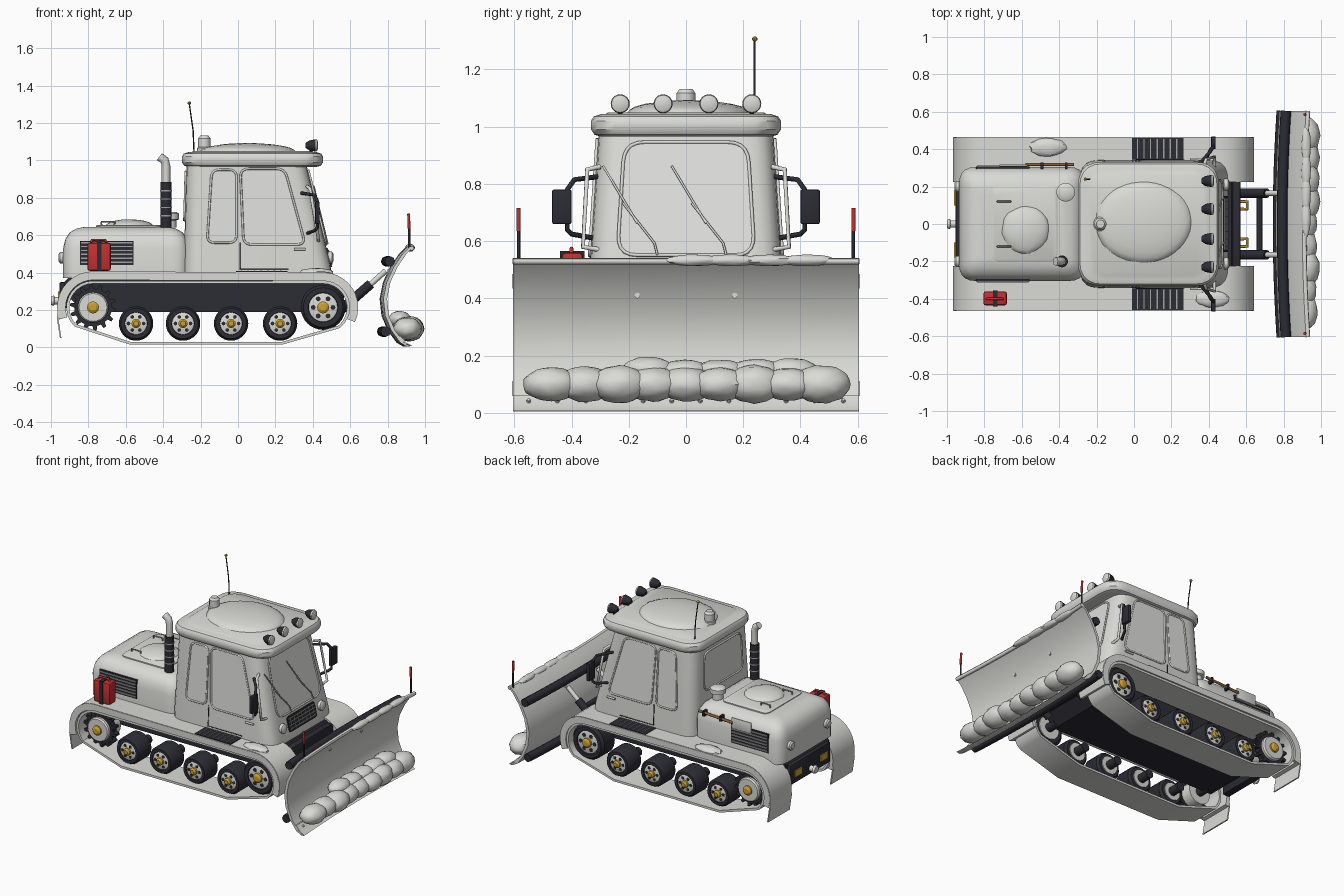
import bpy, bmesh, math, random
from mathutils import Vector, Matrix

random.seed(4)
cube = bpy.data.objects.get("Cube")
if cube:
    bpy.data.objects.remove(cube, do_unlink=True)


def material(name, r, g, b):
    m = bpy.data.materials.new(name)
    m.diffuse_color = (r, g, b, 1)
    m.use_nodes = True
    m.node_tree.nodes["Principled BSDF"].inputs["Base Color"].default_value = (r, g, b, 1)
    return m


WHITE = material("pale paint", .7, .7, .67)
GLASS = material("window grey", .73, .73, .72)
STEEL = material("steel grey", .38, .38, .37)
DARK = material("charcoal", .025, .025, .035)
RED = material("red", .55, .03, .03)
YELLOW = material("amber", .62, .36, .03)
WOOD = material("wood brown", .25, .11, .03)


def finish(name, bm, mat):
    bmesh.ops.recalc_face_normals(bm, faces=bm.faces)
    for f in bm.faces:
        f.smooth = True
    for e in bm.edges:
        e.smooth = len(e.link_faces) == 2 and e.calc_face_angle(0) < math.radians(35)
    me = bpy.data.meshes.new(name)
    bm.to_mesh(me)
    bm.free()
    me.materials.append(mat)
    ob = bpy.data.objects.new(name, me)
    bpy.context.collection.objects.link(ob)


def loft(name, rings, mat, closed=False):
    bm = bmesh.new()
    vs = [[bm.verts.new(p) for p in r] for r in rings]
    n = len(vs[0])
    for a, b in zip(vs, vs[1:] + (vs[:1] if closed else [])):
        for i in range(n):
            bm.faces.new((a[i], a[(i + 1) % n], b[(i + 1) % n], b[i]))
    if not closed:
        bm.faces.new(vs[0])
        bm.faces.new(vs[-1])
    finish(name, bm, mat)


def rounded(pts, r, n=5):
    out = []
    for i, p in enumerate(pts):
        p, a, b = Vector(p), Vector(pts[i - 1]), Vector(pts[(i + 1) % len(pts)])
        a, b = p + (a - p).normalized() * r, p + (b - p).normalized() * r
        out += [a.lerp(p, k / n).lerp(p.lerp(b, k / n), k / n) for k in range(n + 1)]
    return out


def ring(z, x0, x1, h, r):
    return [(p.x, p.y, z) for p in rounded([(x0, -h), (x1, -h), (x1, h), (x0, h)], r)]


def stack(name, x0, x1, h, r, levels, mat):
    loft(name, [ring(z, x0 + i, x1 - i, h - i, max(r - i / 2, .02)) for z, i in levels], mat)


def plate(name, pts, place, thick, mat):
    loft(name, [[place(u, v, d) for u, v in pts] for d in (-.004, thick)], mat)


def box(name, x, y, z, mat, bevel=0):
    bm = bmesh.new()
    size = Matrix.Diagonal((x[1] - x[0], y[1] - y[0], z[1] - z[0], 1))
    mid = Matrix.Translation((sum(x) / 2, sum(y) / 2, sum(z) / 2))
    bmesh.ops.create_cube(bm, size=1, matrix=mid @ size)
    if bevel:
        bmesh.ops.bevel(bm, geom=bm.edges[:], offset=bevel, segments=2, affect='EDGES', profile=.5)
    finish(name, bm, mat)


def lathe(name, profile, origin, axis, mat, n=24):
    turn = Vector((0, 0, 1)).rotation_difference(Vector(axis)).to_matrix()
    angles = [2 * math.pi * i / n for i in range(n)]
    loft(name, [[turn @ Vector((r * math.cos(a), r * math.sin(a), h)) + Vector(origin)
                 for a in angles] for r, h in profile], mat)


def rod(name, a, b, r, mat, n=12):
    d = Vector(b) - Vector(a)
    lathe(name, [(r, 0), (r, d.length)], a, d, mat, n)


def tube(name, pts, r, mat, closed=False):
    cu = bpy.data.curves.new(name, 'CURVE')
    cu.dimensions, cu.bevel_depth, cu.bevel_resolution, cu.use_fill_caps = '3D', r, 2, True
    sp = cu.splines.new('POLY')
    sp.points.add(len(pts) - 1)
    for q, p in zip(sp.points, pts):
        q.co = (*p, 1)
    sp.use_cyclic_u = closed
    cu.materials.append(mat)
    bpy.context.collection.objects.link(bpy.data.objects.new(name, cu))


def ribbon(name, path, t, y0, y1, mat, closed=False):
    rings, n = [], len(path)
    for i, p in enumerate(path):
        a = path[i - 1] if closed or i else p
        b = path[(i + 1) % n] if closed or i < n - 1 else p
        d = (Vector(b) - Vector(a)).normalized() * t / 2
        u, v = (p[0] - d.y, p[1] + d.x), (p[0] + d.y, p[1] - d.x)
        rings.append([(u[0], y0, u[1]), (u[0], y1, u[1]), (v[0], y1, v[1]), (v[0], y0, v[1])])
    loft(name, rings, mat, closed)


def arc(cx, cz, r, a0, a1, n=10):
    angles = [math.radians(a0 + (a1 - a0) * i / n) for i in range(n + 1)]
    return [(cx + r * math.cos(a), cz + r * math.sin(a)) for a in angles]


def snow(name, lumps, jitter=.06):
    bm = bmesh.new()
    for loc, size in lumps:
        m = Matrix.Translation(loc) @ Matrix.Diagonal((*size, 1))
        for v in bmesh.ops.create_icosphere(bm, subdivisions=3, radius=1, matrix=m)["verts"]:
            v.co += (v.co - Vector(loc)) * random.uniform(-jitter, jitter)
    finish(name, bm, WHITE)


# Hull, hood, cab and roof
side = [(-.9, .38), (-.93, .35), (-.93, .29), (-.82, .19), (.45, .19), (.55, .28), (.55, .35), (.52, .38)]
loft("hull", [[(x, y, z) for x, z in side] for y in (-.235, .235)], DARK)
stack("hood", -.935, -.26, .305, .09, [(.37, 0), (.53, 0), (.58, .012), (.615, .035), (.637, .075), (.645, .12)], WHITE)
stack("hood_hatch", -.76, -.41, .2, .04, [(.63, 0), (.65, 0), (.654, .006)], WHITE)
loft("cab", [ring(.37, -.29, .505, .342, .1), ring(.44, -.29, .495, .34, .1), ring(.98, -.275, .365, .305, .1)], WHITE)
stack("roof", -.3, .455, .332, .13, [(.965, .035), (.972, .012), (.99, 0), (1.02, 0), (1.036, .01),
                                    (1.044, .035), (1.044, .05), (1.05, .06)], WHITE)
snow("roof_snow", [((.05, .01, 1.045), (.26, .22, .048))], .01)
snow("hood_snow", [((-.58, -.03, .645), (.13, .13, .04))], .03)


# Windows with raised frames
def window(name, corners, r, place):
    pts = rounded(corners, r)
    plate(name + "_glass", pts, place, .004, GLASS)
    tube(name + "_frame", [place(u, v, .004) for u, v in pts], .006, WHITE, True)


def windscreen(u, v, d):
    return (.365 + (.98 - v) * .24 + d, u, v + d * .24)


for s, tag in ((-1, "right"), (1, "left")):
    def wall(u, v, d):
        return (u, s * (.305 + (.98 - v) * .065 + d), v)
    window(tag + "_rear_window", [(-.165, .56), (-.008, .56), (-.008, .95), (-.14, .95)], .04, wall)
    window(tag + "_door_window", [(.03, .55), (.36, .55), (.25, .955), (.012, .955)], .045, wall)
    tube(tag + "_door_seam", [wall(*p, .001) for p in ((.01, .56), (.01, .42), (.27, .42))], .003, DARK)
    tube(tag + "_door_handle", [wall(*p, .012) for p in ((.3, .525), (.36, .525))], .007, WHITE)
    tube(tag + "_grab_rail", [(.43, s * .3, .57), (.43, s * .36, .58), (.385, s * .345, .85), (.37, s * .3, .86)], .009, WHITE)
    # Mirrors and wipers
    tube(tag + "_mirror_arm", [(.34, s * .31, .825), (.41, s * .39, .815), (.425, s * .415, .78), (.425, s * .415, .64),
                               (.41, s * .4, .625), (.37, s * .32, .61)], .009, DARK)
    box(tag + "_mirror", (.412, .437), sorted((s * .4, s * .468)), (.66, .78), DARK, .006)
    c = .02 + s * .12
    tube(tag + "_wiper_arm", [windscreen(*p, .012) for p in ((c, .55), (c - .01, .59), (c - .12, .73))], .004, WHITE)
    tube(tag + "_wiper_blade", [windscreen(*p, .012) for p in ((c - .19, .86), (c - .07, .66))], .004, WHITE)
    # Hood side grille
    box(tag + "_side_grille", (-.845, -.56), sorted((s * .29, s * .308)), (.44, .57), DARK)
    for i in range(6):
        z = .452 + i * .021
        box(tag + "_grille_slat", (-.84, -.565), sorted((s * .3, s * .314)), (z, z + .007), STEEL)
    # Rear lamps, front lamps, hatch handles and hooks
    lathe(tag + "_tail_lamp", [(.03, 0), (.03, .016), (.02, .024)], (-.935, s * .2, .48), (-1, 0, 0), WHITE)
    box(tag + "_amber_lamp", (-.963, -.94), sorted((s * .1, s * .18)), (.255, .3), YELLOW)
    lathe(tag + "_head_lamp", [(.032, 0), (.032, .02), (.02, .028)], (.482, s * .21, .48), (1, 0, 0), WHITE)
    tube(tag + "_hatch_handle", [(-.73, s * .12, .65), (-.73, s * .12, .672), (-.66, s * .12, .672), (-.66, s * .12, .65)], .005, STEEL)
    tube(tag + "_tow_hook", [(.55, s * .1 - .02, .3), (.605, s * .1 - .02, .3), (.605, s * .1 + .02, .3), (.55, s * .1 + .02, .3)], .009, YELLOW)
window("windscreen", [(-.24, .55), (.24, .55), (.215, .945), (-.215, .945)], .07, windscreen)
window("back_window", [(-.21, .68), (.21, .68), (.2, .94), (-.2, .94)], .05,
       lambda u, v, d: (-.275 - (.98 - v) * .028 - d, u, v))
plate("nose_grille", rounded([(-.15, .43), (.15, .43), (.15, .53), (-.15, .53)], .02), windscreen, .006, DARK)
for i in range(4):
    tube("nose_bar", [windscreen(u, .447 + i * .022, .008) for u in (-.14, .14)], .004, STEEL)
for i in range(7):
    tube("nose_bar", [windscreen(-.12 + i * .04, v, .008) for v in (.44, .52)], .003, STEEL)
box("front_bumper", (.49, .57), (-.235, .235), (.26, .37), DARK, .015)
box("rear_bumper", (-.955, -.9), (-.22, .22), (.21, .35), DARK, .01)
lathe("tow_pin", [(.02, 0), (.02, .04), (.028, .045), (.022, .06)], (-.94, 0, .25), (-1, 0, 0), WHITE)


# Running gear
def wheel(tag, x, z, r, s, sprocket=False):
    def face(u, v, d):
        return (x + u, s * (.425 + d), z + v)
    axis = (0, s, 0)
    rod(tag + "_axle", (x, s * .2, z), (x, s * .4, z), .03, DARK)
    if sprocket:
        teeth = [(r * k * math.cos(a), r * k * math.sin(a)) for i in range(14) for k, a in
                 ((.84, i * .4488), (.84, i * .4488 + .2), (1.03, i * .4488 + .25), (1.03, i * .4488 + .38))]
        plate(tag + "_teeth", teeth, lambda u, v, d: (x + u, s * (.38 + d * 4), z + v), .006, DARK)
        lathe(tag + "_disc", [(r * .68, 0), (r * .68, .13), (r * .62, .14)], (x, s * .29, z), axis, WHITE)
    else:
        lathe(tag + "_tyre", [(r * .85, 0), (r, .015), (r, .125), (r * .88, .145), (r * .66, .145), (r * .62, .13)],
              (x, s * .285, z), axis, DARK, 32)
        lathe(tag + "_rim", [(r * .64, 0), (r * .64, .145), (r * .58, .148)], (x, s * .279, z), axis, WHITE)
        for i in range(6):
            c = arc(r * .44 * math.cos(i * 1.047), r * .44 * math.sin(i * 1.047), r * .11, 0, 315, 7)
            plate(tag + "_rim_hole", c, face, .005, DARK)
    lathe(tag + "_hub", [(r * .27, 0), (r * .27, .02), (r * .15, .03)], (x, s * .42, z), axis, YELLOW, 12)


for s, tag in ((-1, "right"), (1, "left")):
    y0, y1 = sorted((s * .225, s * .462))
    ribbon(tag + "_fender", arc(-.775, .214, .18, 200, 90) + arc(.455, .214, .175, 90, -25), .025, y0, y1, WHITE)
    ribbon(tag + "_fender_lip", arc(-.775, .214, .168, 200, 90) + arc(.455, .214, .163, 90, -25), .043,
           *sorted((s * .445, s * .464)), WHITE)
    track = arc(-.775, .214, .135, 225, 90) + arc(.455, .214, .135, 90, -50) + [(.235, .022), (-.575, .022)]
    ribbon(tag + "_track", track, .015, *sorted((s * .25, s * .455)), WHITE, True)
    ribbon(tag + "_mud_flap", [(-.955, .22), (-.965, .16), (-.948, .05)], .008, y0, y1, WHITE)
    for x in (-.545, -.294, -.037, .225):
        wheel(tag + "_road_wheel", x, .128, .092, s)
    wheel(tag + "_idler", .455, .214, .12, s)
    wheel(tag + "_sprocket", -.775, .214, .12, s, True)
    # Step tread on the fender
    box(tag + "_step", (-.01, .265), sorted((s * .345, s * .46)), (.395, .408), DARK)
    for i in range(7):
        box(tag + "_step_bar", (.015 + i * .035, .022 + i * .035), sorted((s * .35, s * .455)), (.4, .412), STEEL)
snow("fender_snow", [((-.46, .41, .4), (.1, .05, .03)), ((.42, -.4, .4), (.09, .045, .025))])

# Roof lamps, beacon, antenna
for y in (-.23, -.08, .08, .23):
    rod("lamp_post", (.39, y, 1.03), (.39, y, 1.07), .008, DARK)
    lathe("lamp_shell", [(.012, 0), (.026, .02), (.033, .055)], (.36, y, 1.08), (1, 0, 0), DARK)
    lathe("lamp_lens", [(.032, 0), (.03, .008), (.015, .014)], (.415, y, 1.08), (1, 0, 0), WHITE)
lathe("beacon", [(.038, 0), (.038, .025), (.033, .03), (.033, .075), (.022, .09)], (-.18, 0, 1.042), (0, 0, 1), WHITE)
tube("antenna", [(-.235, .24, 1.04), (-.24, .24, 1.16), (-.26, .24, 1.3)], .0035, DARK)
lathe("antenna_tip", [(.004, 0), (.009, .005), (.009, .012), (.003, .018)], (-.26, .24, 1.298), (0, 0, 1), YELLOW, 8)

# Exhaust and air intake
rod("exhaust_sleeve", (-.385, -.2, .64), (-.385, -.2, .885), .03, DARK, 20)
for z in (.7, .745, .79, .835):
    rod("exhaust_band", (-.385, -.2, z), (-.385, -.2, z + .007), .032, STEEL, 20)
tube("exhaust_pipe", [(-.385, -.2, .87), (-.385, -.2, .97), (-.392, -.2, 1.0), (-.42, -.2, 1.02)], .023, WHITE)
lathe("air_intake", [(.035, 0), (.035, .04), (.05, .045), (.05, .075), (.035, .085)], (-.365, .17, .64), (0, 0, 1), WHITE)

# Fuel can and shovel
box("fuel_can", (-.805, -.68), (-.435, -.36), (.41, .56), RED, .012)
box("can_strap", (-.755, -.73), (-.44, -.355), (.408, .565), DARK)
tube("can_handle", [(-.79, -.4, .55), (-.78, -.4, .575), (-.71, -.4, .575), (-.7, -.4, .55)], .007, RED)
rod("shovel_handle", (-.58, .318, .585), (-.32, .318, .6), .009, WOOD)
box("shovel_blade", (-.72, -.57), (.308, .318), (.545, .62), WHITE, .004)
for x in (-.5, -.37):
    box("shovel_clip", (x, x + .015), (.295, .33), (.575, .612), DARK)

# Plough blade, bowed back slightly in the middle
spread = [-.605 + i * .605 / 6 for i in range(13)]


def bow(y):
    return -.02 * (1 - (y / .605) ** 2)


def bowed_sheet(name, curve, t, mat):
    section = [(x - t, z) for x, z in curve] + [(x, z) for x, z in reversed(curve)]
    loft(name, [[(x + bow(y), y, z) for x, z in section] for y in spread], mat)


def bowed_bar(name, x, z, r, mat):
    tube(name, [(x + bow(y), y, z) for y in spread], r, mat)


bowed_sheet("plough_blade", [(.94, .54), (.9, .5), (.853, .43), (.815, .35), (.797, .26), (.807, .17), (.84, .09),
                             (.888, .025), (.925, .004)], .02, WHITE)
bowed_sheet("cutting_edge", [(.87, .06), (.901, .025), (.933, .008)], .012, WHITE)
bowed_bar("blade_lip", .93, .53, .012, WHITE)
bowed_bar("upper_rib", .812, .46, .028, DARK)
bowed_bar("lower_rib", .79, .085, .028, DARK)
for i in range(12):
    y = -.55 + i * .1
    lathe("edge_bolt", [(.009, 0), (.006, .012)], (.885 + bow(y), y, .038), (.7, 0, .7), WHITE, 8)
rod("cross_bar", (.67, -.17, .3), (.67, .17, .3), .016, DARK)
for s in (-1, 1):
    rod("ram_barrel", (.55, s * .165, .2), (.71, s * .165, .34), .026, DARK)
    rod("ram_piston", (.7, s * .165, .33), (.79, s * .165, .41), .015, WHITE)
    rod("ram_pin", (.8, s * .17, .41), (.83, s * .17, .41), .01, WHITE)
    rod("marker_post", (.915, s * .585, .53), (.915, s * .585, .64), .006, DARK)
    rod("marker_flag", (.915, s * .585, .635), (.912, s * .585, .715), .0075, RED)

# Snow pushed by the blade
heap = [((.91 + random.uniform(-.01, .01), -.47 + i * .118, .1), (.076, .1, random.uniform(.054, .068))) for i in range(9)]
heap += [((.865, -.13 + i * .125, .15), (.06, .09, random.uniform(.035, .046))) for i in range(5)]
snow("ploughed_snow", heap, .04)
snow("blade_top_snow", [((.92, .03 + i * .13, .533), (.025, .1, .02)) for i in range(4)])
